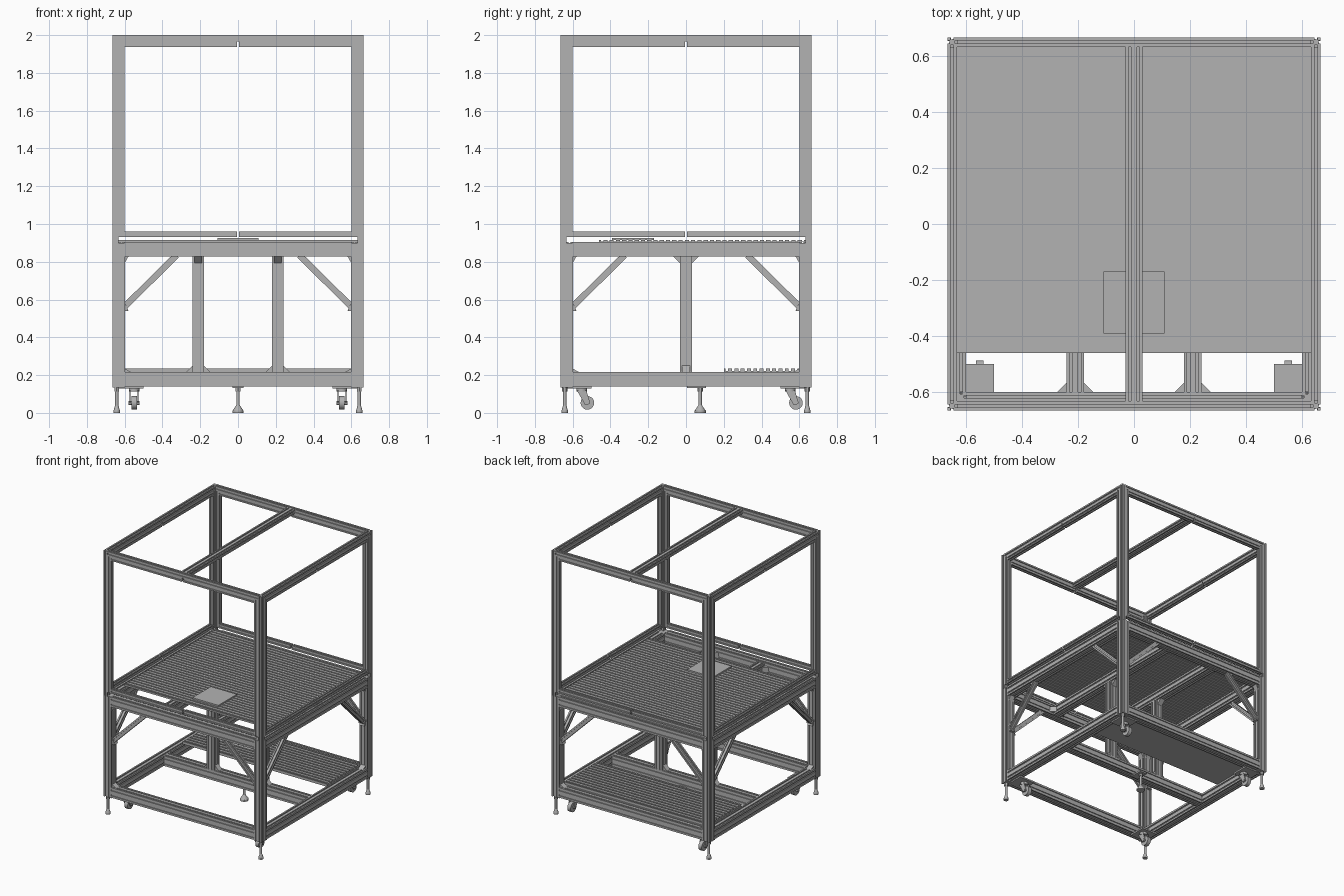
import bpy, bmesh
from math import pi
from mathutils import Vector, Matrix

cube = bpy.data.objects.get("Cube")
if cube:
    bpy.data.objects.remove(cube)

metal = bpy.data.materials.new("aluminium grey")
metal.use_nodes = True
GREY = (0.45, 0.45, 0.45, 1)
metal.diffuse_color = GREY
metal.node_tree.nodes["Principled BSDF"].inputs["Base Color"].default_value = GREY


def finish(name, bm, matrix=None):
    bmesh.ops.recalc_face_normals(bm, faces=bm.faces)
    mesh = bpy.data.meshes.new(name)
    bm.to_mesh(mesh)
    bm.free()
    mesh.materials.append(metal)
    obj = bpy.data.objects.new(name, mesh)
    bpy.context.collection.objects.link(obj)
    if matrix:
        obj.matrix_world = matrix
    return obj


def prism(name, points, offset, matrix=None):
    """Extrude a closed loop of points along an offset."""
    bm = bmesh.new()
    face = bm.faces.new([bm.verts.new(p) for p in points])
    ext = bmesh.ops.extrude_face_region(bm, geom=[face], use_keep_orig=True)
    verts = [g for g in ext["geom"] if isinstance(g, bmesh.types.BMVert)]
    bmesh.ops.translate(bm, verts=verts, vec=offset)
    return finish(name, bm, matrix)


def profile(w, h, slots, gap, depth):
    """Slotted section; slots = count on bottom, right, top, left."""
    corners = [Vector(c) for c in ((-w/2, -h/2), (w/2, -h/2), (w/2, h/2), (-w/2, h/2))]
    pts = []
    for i, n in enumerate(slots):
        a, b = corners[i], corners[(i + 1) % 4]
        d = (b - a).normalized()
        inward = Vector((-d.y, d.x)) * depth
        pts.append(a)
        for j in range(n):
            c = a + (b - a) * ((j + 0.5) / n)
            l, r = c - d * gap / 2, c + d * gap / 2
            pts += [l, l + inward, r + inward, r]
    return pts


def bar(name, a, b, w=0.065, h=0.065, slots=None, gap=0.01, depth=0.007, matrix=None):
    """Slotted extrusion from a to b; w is across, h is up."""
    a, b = Vector(a), Vector(b)
    d = (b - a).normalized()
    if abs(d.z) > 0.99:
        u, v = Vector((1, 0, 0)), Vector((0, 1, 0))
    else:
        u = d.cross(Vector((0, 0, 1))).normalized()
        v = u.cross(d)
    nw, nh = max(1, round(w / 0.033)), max(1, round(h / 0.033))
    section = profile(w, h, slots or (nw, nh, nw, nh), gap, depth)
    return prism(name, [a + u * p.x + v * p.y for p in section], b - a, matrix)


def box(name, centre, size):
    bm = bmesh.new()
    bmesh.ops.create_cube(bm, size=1, matrix=Matrix.Translation(centre) @ Matrix.Diagonal((*size, 1)))
    return finish(name, bm)


def cone(name, centre, r1, r2, depth, rot=None, sides=20):
    bm = bmesh.new()
    m = Matrix.Translation(centre) @ (rot or Matrix())
    bmesh.ops.create_cone(bm, cap_ends=True, segments=sides, radius1=r1, radius2=r2, depth=depth, matrix=m)
    obj = finish(name, bm)
    for p in obj.data.polygons:
        p.use_smooth = len(p.vertices) == 4
    obj.data.set_sharp_from_angle(angle=pi / 5)
    return obj


def gusset(name, corner, a, b, matrix=None, thick=0.04):
    corner, a, b = Vector(corner), Vector(a), Vector(b)
    t = a.cross(b).normalized() * thick
    start = corner - t / 2
    prism(name, [start, start + a, start + b], t, matrix)


E, T = 0.6485, 0.033      # thin frame centreline and thickness
P = 0.632                 # lower frame centreline
S = 0.617                 # panel strip centreline
G = 0.035                 # gusset leg

# Four matching sides: posts, rails, strips and braces
for k in range(4):
    R = Matrix.Rotation(k * pi / 2, 4, "Z")
    n = f"_{k + 1}"
    bar("upper_post" + n, (-E, -E, 0.9), (-E, -E, 2), T, T, matrix=R)
    bar("top_rail" + n, (-P, -E, 1.983), (P, -E, 1.983), T, T, matrix=R)
    bar("lower_post" + n, (-P, -P, 0.135), (-P, -P, 0.9), matrix=R)
    bar("table_rail" + n, (-0.6, -P, 0.866), (0.6, -P, 0.866), 0.065, 0.076, matrix=R)
    bar("base_rail" + n, (-0.6, -P, 0.178), (0.6, -P, 0.178), 0.065, 0.076, matrix=R)
    for s, side in ((-1, "right"), (1, "left")):
        tag = "_" + side + n
        bar("panel_upright" + tag, (s * S, -E, 0.93), (s * S, -E, 1.967), 0.03, T, matrix=R)
        for z, level in ((0.945, "bottom"), (1.952, "top")):
            bar(f"panel_strip_{level}" + tag, (s * 0.006, -E, z), (s * 0.602, -E, z), T, 0.03, matrix=R)
        bar("diagonal_brace" + tag, (s * 0.605, -P, 0.558), (s * 0.325, -P, 0.834), 0.033, 0.033, matrix=R)
        gusset("brace_foot" + tag, (s * 0.6, -P, 0.54), (-s * 0.02, 0, 0), (0, 0, 0.05), R)
        gusset("base_gusset" + tag, (s * 0.6, -P, 0.215), (-s * G, 0, 0), (0, 0, 0.02), R)
        gusset("table_gusset" + tag, (s * 0.6, -P, 0.828), (-s * 0.02, 0, 0), (0, 0, -G), R)

# Roof beam
bar("roof_beam", (0, -P, 1.983), (0, P, 1.983), 0.062, T)

# Worktop and lower shelf of grooved slats
bar("slatted_worktop", (-0.634, 0.0875, 0.908), (0.634, 0.0875, 0.908), 1.095, 0.013,
    slots=(33, 0, 33, 0), gap=0.011, depth=0.005)
bar("slatted_shelf", (-0.605, 0.4, 0.225), (0.605, 0.4, 0.225), 0.4, 0.02,
    slots=(0, 0, 12, 0), gap=0.013, depth=0.012)
box("worktop_plate", (0, -0.28, 0.92), (0.218, 0.222, 0.011))

# Inner supports: base beam, uprights and beams under the worktop
bar("base_cross_beam", (-0.6, 0, 0.178), (0.6, 0, 0.178), 0.065, 0.076)
for s, side in ((-1, "right"), (1, "left")):
    x = s * 0.21
    bar("inner_upright_" + side, (x, 0, 0.215), (x, 0, 0.828), 0.06, 0.065)
    bar("worktop_beam_" + side, (x, -0.6, 0.864), (x, 0.6, 0.864), 0.062, 0.072)
    for q, edge in ((-1, "inner"), (1, "outer")):
        gusset(f"upright_gusset_{edge}_{side}", (x + s * q * 0.03, 0, 0.215), (s * q * G, 0, 0), (0, 0, G))
        for f, end in ((-1, "front"), (1, "back")):
            gusset(f"beam_gusset_{end}_{edge}_{side}", (x + s * q * 0.03, f * 0.6, 0.86),
                   (s * q * G, 0, 0), (0, -f * G, 0))
    for f, end in ((-1, "front"), (1, "back")):
        gusset(f"upright_head_gusset_{end}_{side}", (x, f * 0.0325, 0.828), (0, f * G, 0), (0, 0, -G))


# Levelling feet
def foot(name, x, y, radius):
    cone(name + "_stem", (x, y, 0.09), 0.009, 0.009, 0.11, sides=12)
    cone(name + "_nut", (x, y, 0.125), 0.014, 0.014, 0.025, sides=6)
    cone(name + "_pad", (x, y, 0.027), radius, 0.007, 0.035)
    cone(name + "_base", (x, y, 0.006), radius, radius, 0.012)


foot("centre_foot", 0, 0.075, 0.03)
box("centre_foot_bracket", (0, 0.055, 0.138), (0.06, 0.1, 0.012))
turn = Matrix.Rotation(pi / 2, 4, "Y")

# Corner feet and swivel casters
for sx, side in ((-1, "right"), (1, "left")):
    for sy, end in ((-1, "front"), (1, "back")):
        tag = f"{end}_{side}"
        foot("foot_" + tag, sx * 0.642, sy * 0.642, 0.018)
        x, y = sx * 0.55, sy * 0.552
        box("caster_plate_" + tag, (sx * 0.565, sy * 0.565, 0.136), (0.13, 0.13, 0.012))
        cone("caster_swivel_" + tag, (x, y, 0.122), 0.028, 0.028, 0.02)
        cone("caster_wheel_" + tag, (x, y + 0.03, 0.053), 0.036, 0.036, 0.028, turn)
        cone("caster_axle_" + tag, (x, y + 0.03, 0.053), 0.01, 0.01, 0.058, turn, 12)
        for c in (-1, 1):
            px = x + c * 0.021 - 0.003
            prism(f"caster_fork_{tag}_{'inner' if c < 0 else 'outer'}",
                  [(px, y - 0.025, 0.118), (px, y + 0.025, 0.118),
                   (px, y + 0.045, 0.05), (px, y + 0.018, 0.042)], (0.006, 0, 0))
